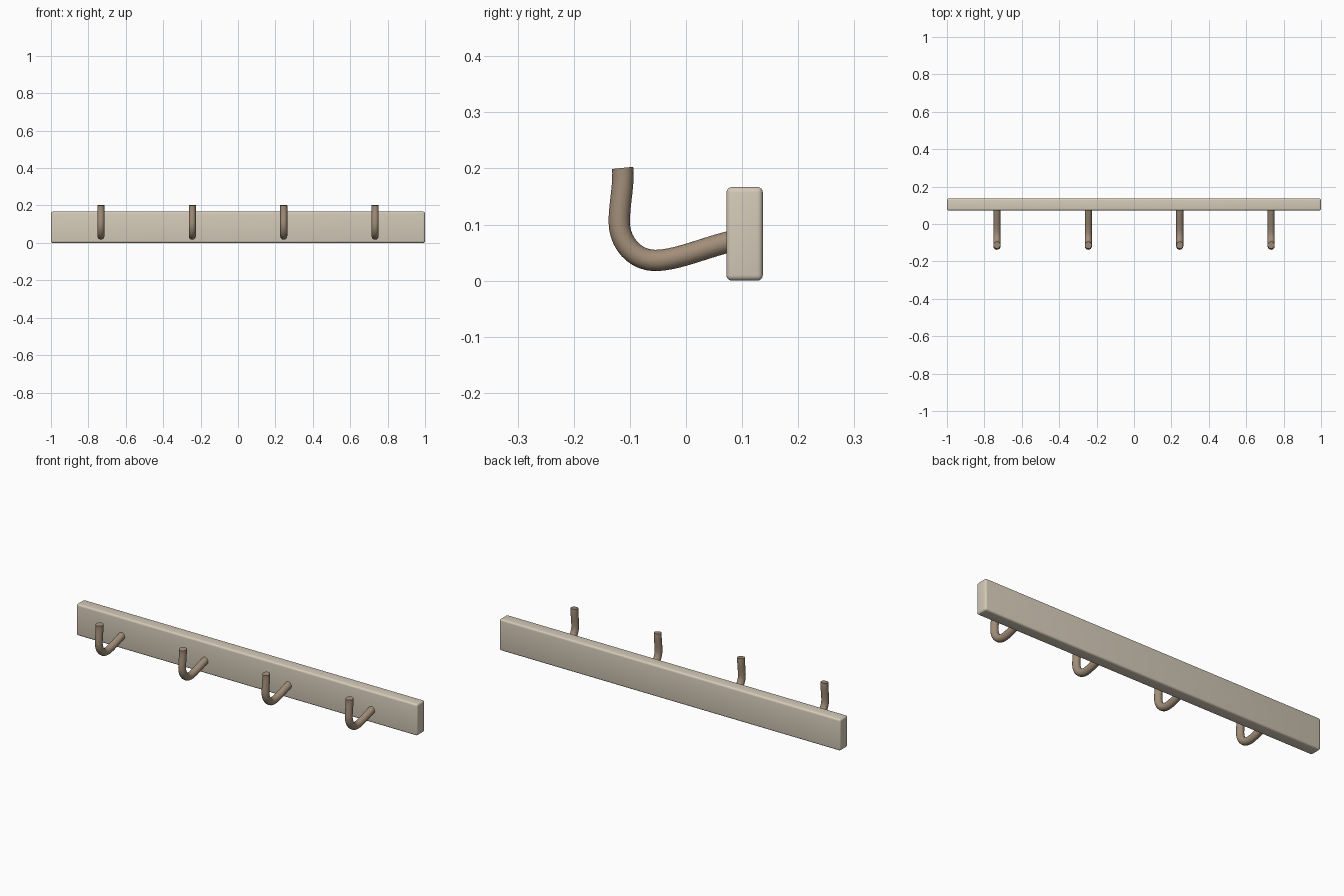
import bpy, math

if "Cube" in bpy.data.objects:
    bpy.data.objects.remove(bpy.data.objects["Cube"])


def material(name, color):
    m = bpy.data.materials.new(name)
    m.diffuse_color = color
    m.use_nodes = True
    m.node_tree.nodes["Principled BSDF"].inputs["Base Color"].default_value = m.diffuse_color
    return m


wood = material("pale_wood", (0.66, 0.59, 0.48, 1))
metal = material("bronze_metal", (0.36, 0.27, 0.19, 1))


def smooth(ob, angle):
    bpy.ops.object.select_all(action='DESELECT')
    ob.select_set(True)
    bpy.context.view_layer.objects.active = ob
    bpy.ops.object.shade_smooth_by_angle(angle=math.radians(angle))


# Back board with rounded edges
bpy.ops.mesh.primitive_cube_add(size=1, location=(0, 0.1045, 0.0835))
board = bpy.context.object
board.name = "back_board"
board.scale = (2.0, 0.065, 0.167)
bpy.ops.object.transform_apply(location=False, rotation=False, scale=True)
bev = board.modifiers.new("rounded_edges", 'BEVEL')
bev.width = 0.01
bev.segments = 4
bpy.ops.object.modifier_apply(modifier=bev.name)
board.data.materials.append(wood)
smooth(board, 35)

# Hook centre line in the y-z plane: (left handle, point, right handle)
PATH = [
    ((0.12, 0.078), (0.085, 0.071), (0.04, 0.062)),
    ((-0.015, 0.036), (-0.055, 0.036), (-0.091, 0.036)),
    ((-0.119, 0.067), (-0.119, 0.105), (-0.119, 0.137)),
    ((-0.110, 0.172), (-0.113, 0.201), (-0.115, 0.22)),
]


def hook_mesh():
    cu = bpy.data.curves.new("hook_path", 'CURVE')
    cu.dimensions = '3D'
    cu.bevel_depth = 0.019
    cu.bevel_resolution = 6
    cu.resolution_u = 10
    cu.use_fill_caps = True
    sp = cu.splines.new('BEZIER')
    sp.bezier_points.add(len(PATH) - 1)
    for bp, (l, c, r) in zip(sp.bezier_points, PATH):
        bp.handle_left_type = bp.handle_right_type = 'FREE'
        bp.handle_left, bp.co, bp.handle_right = (0, *l), (0, *c), (0, *r)
    ob = bpy.data.objects.new("hook_1", cu)
    bpy.context.collection.objects.link(ob)
    bpy.ops.object.select_all(action='DESELECT')
    ob.select_set(True)
    bpy.context.view_layer.objects.active = ob
    bpy.ops.object.convert(target='MESH')
    ob = bpy.context.object
    ob.data.materials.clear()
    ob.data.materials.append(metal)
    smooth(ob, 40)
    return ob


# Row of four evenly spaced hooks
first = hook_mesh()
first.name = "hook_1"
first.location.x = -0.733
for i in range(1, 4):
    h = bpy.data.objects.new(f"hook_{i + 1}", first.data)
    h.location.x = -0.733 + i * 0.4887
    bpy.context.collection.objects.link(h)
